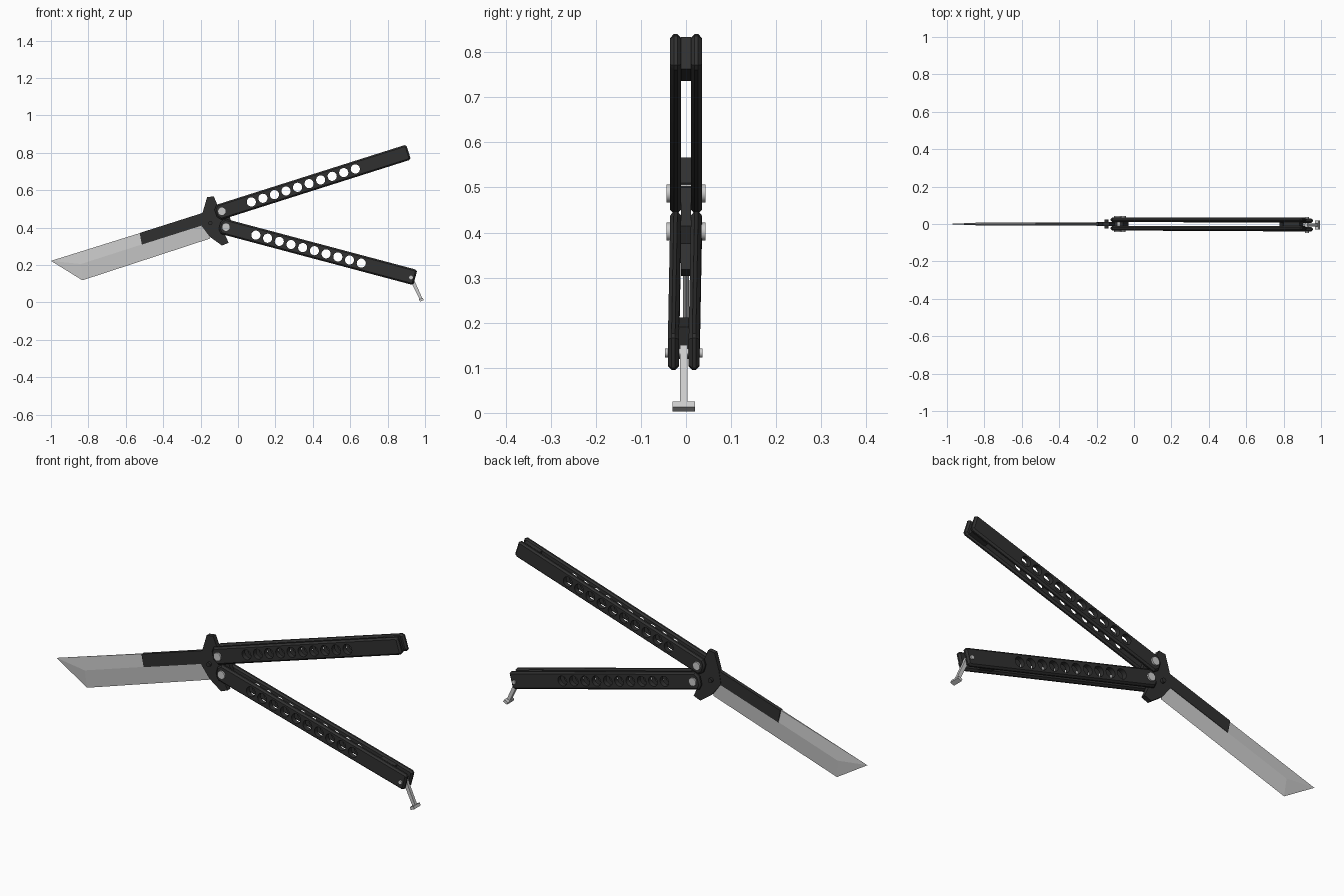
import bpy, bmesh
from math import radians, pi, sin, cos
from mathutils import Matrix

if "Cube" in bpy.data.objects:
    bpy.data.objects.remove(bpy.data.objects["Cube"])

black = bpy.data.materials.new("matte_black")
black.diffuse_color = (0.03, 0.03, 0.03, 1)
black.use_nodes = True
black.node_tree.nodes["Principled BSDF"].inputs["Base Color"].default_value = black.diffuse_color


def add_object(name, bm, mat=None, loc=(0, 0, 0), rot=(0, 0, 0)):
    bmesh.ops.recalc_face_normals(bm, faces=bm.faces[:])
    me = bpy.data.meshes.new(name)
    bm.to_mesh(me)
    bm.free()
    if mat:
        me.materials.append(mat)
    ob = bpy.data.objects.new(name, me)
    ob.location, ob.rotation_euler = loc, rot
    bpy.context.collection.objects.link(ob)
    return ob


def prism(name, pts, y0, y1, mat=None, loc=(0, 0, 0), rot=(0, 0, 0), bevel=0):
    """Extrude an XZ outline from y0 to y1."""
    bm = bmesh.new()
    f = bm.faces.new([bm.verts.new((x, y0, z)) for x, z in pts])
    r = bmesh.ops.extrude_face_region(bm, geom=[f])
    vs = [v for v in r["geom"] if isinstance(v, bmesh.types.BMVert)]
    bmesh.ops.translate(bm, verts=vs, vec=(0, y1 - y0, 0))
    ob = add_object(name, bm, mat, loc, rot)
    if bevel:
        m = ob.modifiers.new("chamfer", "BEVEL")
        m.width, m.segments = bevel, 1
        m.limit_method, m.angle_limit = "ANGLE", radians(60)
    return ob


def rods(name, centres, r, half, mat=None, loc=(0, 0, 0), rot=(0, 0, 0), sides=24):
    """Cylinders along Y at the given XZ centres."""
    bm = bmesh.new()
    for x, z in centres:
        m = Matrix.Translation((x, 0, z)) @ Matrix.Rotation(pi / 2, 4, "X")
        bmesh.ops.create_cone(bm, cap_ends=True, segments=sides, radius1=r,
                              radius2=r, depth=2 * half, matrix=m)
    return add_object(name, bm, mat, loc, rot)


def box(x0, x1, h):
    return [(x0, -h), (x1, -h), (x1, h), (x0, h)]


# Handles: two drilled plates, an end spacer and a pivot screw each
plate = [(-.035, -.02), (-.017, -.042), (1.036, -.042), (1.047, -.034),
         (1.047, .034), (1.036, .042), (-.017, .042), (-.035, .02)]


def handle(name, pivot, angle, yaw, spacer):
    loc, rot = (pivot[0], 0, pivot[1]), (0, -radians(angle), yaw)
    cutter = rods(name + "_cutter", [(.165 + i * .0648, 0) for i in range(10)],
                  .0245, .1, None, loc, rot)
    for side, y0, y1 in (("front", -.035, -.011), ("back", .011, .035)):
        ob = prism(f"{name}_{side}_plate", plate, y0, y1, black, loc, rot, .008)
        m = ob.modifiers.new("holes", "BOOLEAN")
        m.operation, m.object, m.solver = "DIFFERENCE", cutter, "EXACT"
        bpy.context.view_layer.update()
        ev = ob.evaluated_get(bpy.context.evaluated_depsgraph_get())
        me = bpy.data.meshes.new_from_object(ev)
        ob.modifiers.clear()
        ob.data = me
    bpy.data.objects.remove(cutter)
    prism(name + "_spacer", box(*spacer, .037), -.0115, .0115, black, loc, rot)
    rods(name + "_pivot_screw", [(0, 0)], .02, .043, None, loc, rot)


handle("upper_handle", (-.086, .487), 17.6, 0, (.94, 1.03))
handle("lower_handle", (-.064, .402), -14.9, -.005, (.88, .96))

# Blade: ground flats, angled tip, knife edge
tip, edge0, edge1 = (-1, .222), (-.832, .118), (-.15, .341)
spine, ridge0, ridge1 = (-.18, .478), (-.84, .205), (-.165, .422)
bm = bmesh.new()
T, E0, E1 = [bm.verts.new((x, 0, z)) for x, z in (tip, edge0, edge1)]
side = {}
for s in (-1, 1):
    S = bm.verts.new((spine[0], s * .006, spine[1]))
    R0, R1 = [bm.verts.new((x, s * .007, z)) for x, z in (ridge0, ridge1)]
    bm.faces.new((T, S, R1, R0))
    bm.faces.new((R0, R1, E1, E0))
    bm.faces.new((T, R0, E0))
    side[s] = (S, R1)
bm.faces.new((T, side[-1][0], side[1][0]))
bm.faces.new((side[-1][0], side[-1][1], E1, side[1][1], side[1][0]))
add_object("blade", bm)

# Black upper flat behind the ground part of the blade
prism("blade_spine", [(-.526, .371), (-.18, .481), (-.165, .42), (-.514, .309)],
      -.009, .009, black)

# Guard with horns and tang reaching the pivots
prism("guard_tang", [(-.165, .562), (-.13, .567), (-.105, .51), (-.06, .50),
                     (-.045, .46), (-.03, .415), (-.045, .375), (-.075, .375),
                     (-.05, .318), (-.086, .304), (-.15, .35), (-.2, .415),
                     (-.188, .485)], -.011, .011, black)
rods("guard_pin", [(-.148, .424)], .011, .024, black, sides=12)

# Latch hanging from the lower handle
rods("latch_pin", [(.925, .133)], .01, .042, None, (0, -.005, 0), sides=12)
latch = dict(loc=(.925, -.005, .133), rot=(0, radians(65), 0))
prism("latch_arm", [(-.015, -.01), (.13, -.008), (.13, .008), (-.015, .01)],
      -.008, .008, **latch)
prism("latch_bar", box(.124, .138, .011), -.025, .025, **latch)

# Smooth only the round surfaces
for ob in bpy.data.objects:
    ob.select_set(True)
    bpy.context.view_layer.objects.active = ob
bpy.ops.object.shade_smooth_by_angle(angle=radians(31))
for n in ("blade", "guard_tang", "blade_spine"):
    bpy.data.objects[n].data.shade_flat()
